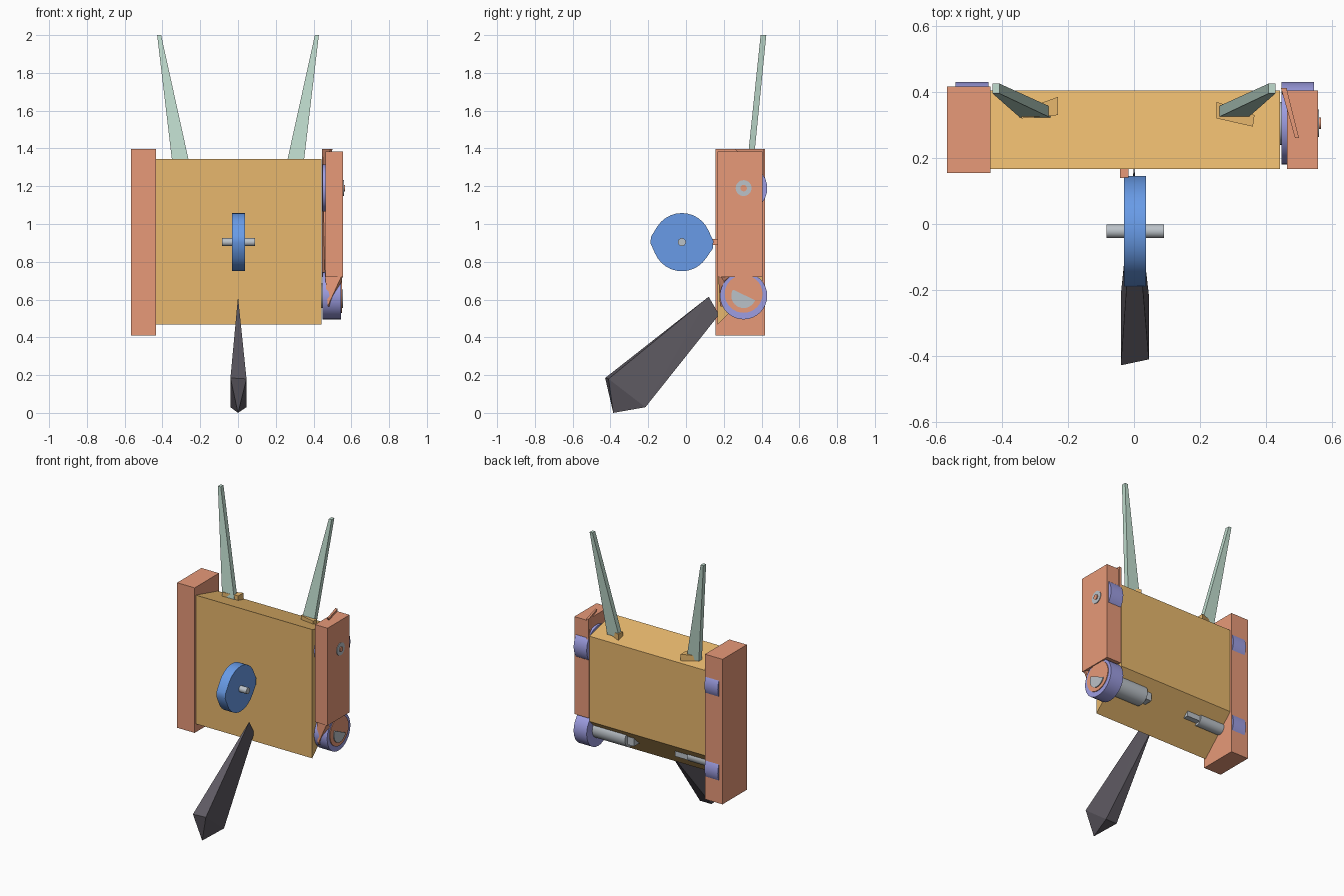
import bpy, bmesh
from math import sin, cos, pi, radians

cube = bpy.data.objects.get("Cube")
if cube:
    bpy.data.objects.remove(cube, do_unlink=True)


def material(name, rgb):
    m = bpy.data.materials.new(name)
    m.use_nodes = True
    m.diffuse_color = (*rgb, 1)
    m.node_tree.nodes["Principled BSDF"].inputs["Base Color"].default_value = (*rgb, 1)
    return m


TAN = material("tan", (0.84, 0.50, 0.16))
SALMON = material("salmon", (0.80, 0.32, 0.19))
MINT = material("pale_mint", (0.53, 0.72, 0.62))
BLUE = material("blue", (0.14, 0.33, 0.80))
LAVENDER = material("lavender", (0.34, 0.34, 0.76))
GREY = material("grey", (0.50, 0.54, 0.58))
DARK = material("charcoal", (0.11, 0.10, 0.12))


def hull(name, points, mat, smooth=False):
    """Convex solid around the given corner points."""
    bm = bmesh.new()
    for p in points:
        bm.verts.new(p)
    bmesh.ops.convex_hull(bm, input=bm.verts)
    bmesh.ops.dissolve_limit(bm, angle_limit=radians(1), verts=bm.verts, edges=bm.edges)
    bmesh.ops.recalc_face_normals(bm, faces=bm.faces)
    mesh = bpy.data.meshes.new(name)
    bm.to_mesh(mesh)
    bm.free()
    mesh.materials.append(mat)
    ob = bpy.data.objects.new(name, mesh)
    bpy.context.collection.objects.link(ob)
    if smooth:
        bpy.ops.object.select_all(action='DESELECT')
        ob.select_set(True)
        bpy.context.view_layer.objects.active = ob
        bpy.ops.object.shade_smooth_by_angle(angle=radians(35))
    return ob


def prism(name, profile, x0, x1, mat, smooth=False):
    """Extrude a y-z profile along x."""
    return hull(name, [(x, y, z) for x in (x0, x1) for y, z in profile], mat, smooth)


def box(name, x0, x1, y0, y1, z0, z1, mat):
    return prism(name, [(y0, z0), (y1, z0), (y1, z1), (y0, z1)], x0, x1, mat)


def arc(y, z, r, start=0, end=2 * pi, n=32):
    return [(y + r * cos(a), z + r * sin(a))
            for a in (start + (end - start) * i / n for i in range(n))]


def disc(name, y, z, r, x0, x1, mat):
    return prism(name, arc(y, z, r), x0, x1, mat, True)


# Main body: top falls towards the back, lower back is sloped
prism("body", [(0.167, 1.343), (0.405, 1.28), (0.405, 0.70), (0.167, 0.467)],
      -0.437, 0.442, TAN)

# Antennae and their raised sockets
for side, s in (("right", -1), ("left", 1)):
    base = [(s * x, y, 1.30) for x in (0.253, 0.345) for y in (0.322, 0.355)]
    tip = [(s * x, y, 2.0) for x in (0.407, 0.428) for y in (0.395, 0.425)]
    hull(side + "_antenna", base + tip, MINT)
for side, corners in (
        ("right", ((-0.23, 0.385), (-0.23, 0.33), (-0.34, 0.32), (-0.34, 0.345))),
        ("left", ((0.25, 0.37), (0.25, 0.32), (0.36, 0.295), (0.365, 0.33)))):
    hull(side + "_antenna_socket", [(x, y, z) for x, y in corners for z in (1.27, 1.33)], TAN)

# Intact right track housing
box("right_track", -0.567, -0.435, 0.155, 0.417, 0.41, 1.397, SALMON)

# Track wheels
WY, TOP, LOW = 0.305, 1.19, 0.62
for side, x0, x1 in (("right", -0.54, -0.44), ("left", 0.447, 0.545)):
    for level, z in (("upper", TOP), ("lower", LOW)):
        disc(f"{side}_{level}_wheel", WY, z, 0.125, x0, x1, LAVENDER)

# Lower axles half sunk in the sloped back
disc("left_axle", WY, LOW, 0.065, 0.20, 0.50, GREY)
box("left_axle_block", 0.15, 0.40, 0.27, 0.345, 0.585, 0.64, GREY)
disc("right_axle", WY, LOW, 0.04, -0.50, -0.25, GREY)
box("right_axle_block", -0.40, -0.15, 0.27, 0.335, 0.595, 0.635, GREY)

# Damaged left track: outer shell, lower hub, and broken plates
box("left_track", 0.463, 0.557, 0.167, 0.405, 0.72, 1.383, SALMON)
disc("left_lower_hub", WY, LOW + 0.01, 0.1, 0.50, 0.55, SALMON)
prism("left_axle_end", arc(WY, LOW, 0.065, radians(150), radians(345)), 0.50, 0.556, GREY)
hull("left_track_top_shard",
     [(0.445, 0.412, 1.397), (0.462, 0.412, 1.397), (0.488, 0.26, 1.397), (0.5, 0.26, 1.397),
      (0.448, 0.41, 1.2), (0.463, 0.41, 1.2)], SALMON)
hull("left_track_back_shard",
     [(x + d, y, z) for x, y, z in ((0.446, 0.405, 1.39), (0.446, 0.405, 0.72), (0.46, 0.33, 0.72))
      for d in (0, 0.02)], SALMON)
hull("left_track_front_shard",
     [(0.46, 0.19, 0.74), (0.555, 0.17, 0.74), (0.55, 0.20, 0.70), (0.475, 0.18, 0.565),
      (0.50, 0.22, 0.56), (0.46, 0.25, 0.74)], SALMON)
disc("hub_washer", WY, TOP, 0.042, 0.55, 0.561, GREY)
disc("hub_pin", WY, TOP, 0.017, 0.55, 0.567, SALMON)

# Front wheel with slight points fore and aft, its axle and mounting pin
prism("front_wheel", arc(-0.022, 0.904, 0.154) + [(-0.189, 0.90), (-0.184, 0.935),
      (0.142, 0.87), (0.145, 0.91)], -0.031, 0.036, BLUE, True)
disc("front_wheel_axle", -0.022, 0.904, 0.021, -0.084, 0.091, GREY)
box("front_wheel_pin", -0.043, -0.016, 0.14, 0.175, 0.89, 0.92, SALMON)

# Tapered front leg
hull("front_leg",
     [(0, 0.12, 0.615), (0, 0.175, 0.52), (0, -0.385, 0.0), (-0.04, -0.428, 0.185),
      (0.045, -0.41, 0.18), (-0.04, -0.215, 0.03), (0.045, -0.215, 0.03)], DARK)
